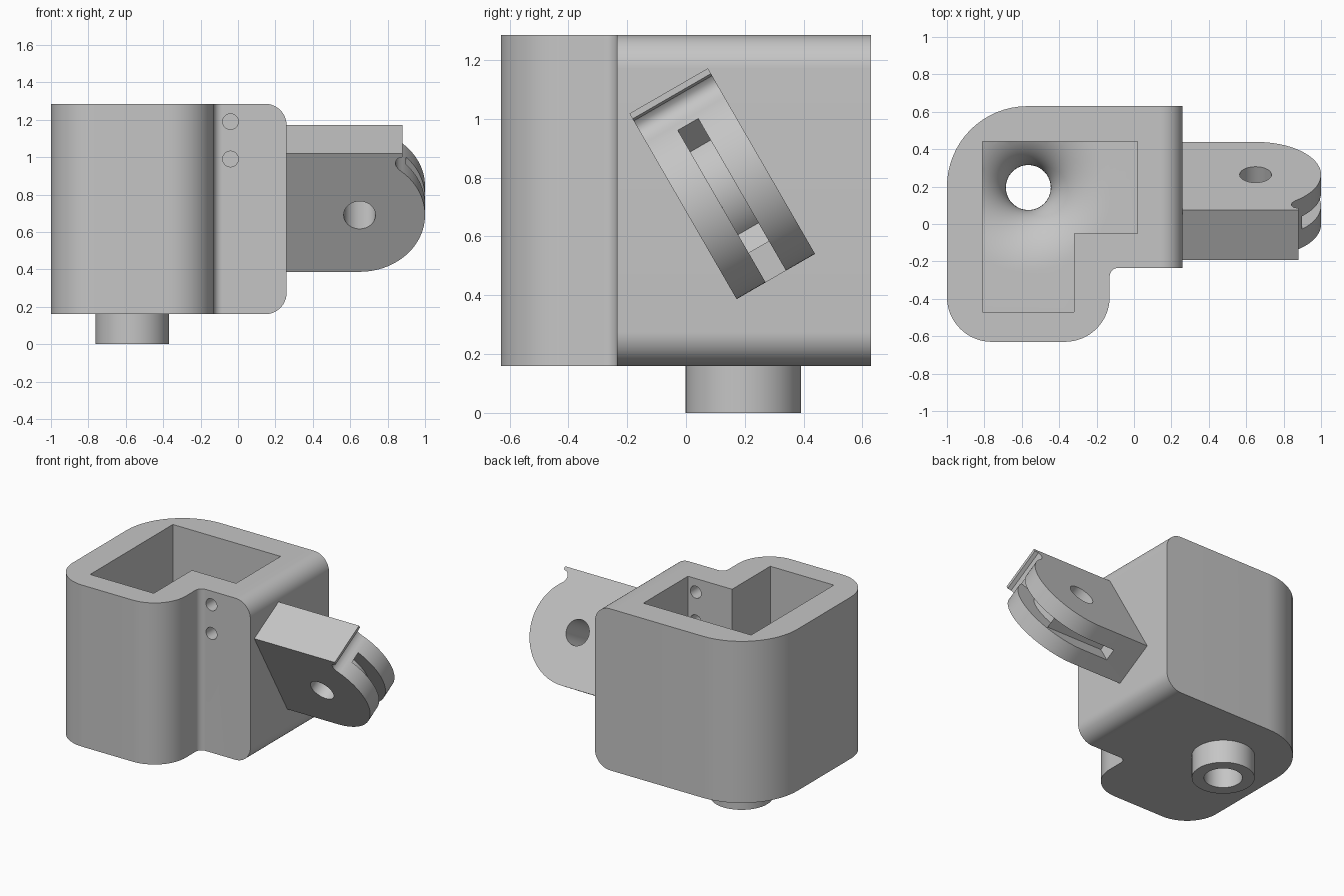
import bpy, bmesh
from math import radians, cos, sin, pi
from mathutils import Vector, Matrix

cube = bpy.data.objects.get("Cube")
if cube:
    bpy.data.objects.remove(cube, do_unlink=True)

grey = bpy.data.materials.new("plain grey")
grey.use_nodes = True
COLOUR = (0.56, 0.56, 0.56, 1)
grey.diffuse_color = COLOUR
shader = next(n for n in grey.node_tree.nodes if n.type == "BSDF_PRINCIPLED")
shader.inputs["Base Color"].default_value = COLOUR


def make(name, bm, matrix=Matrix()):
    bmesh.ops.recalc_face_normals(bm, faces=bm.faces)
    mesh = bpy.data.meshes.new(name)
    bm.transform(matrix)
    bm.to_mesh(mesh)
    bm.free()
    mesh.materials.append(grey)
    ob = bpy.data.objects.new(name, mesh)
    bpy.context.collection.objects.link(ob)
    return ob


def prism(name, points, low, high, matrix=Matrix()):
    """Extrude a flat outline along local z."""
    bm = bmesh.new()
    face = bm.faces.new([bm.verts.new((x, y, low)) for x, y in points])
    ext = bmesh.ops.extrude_face_region(bm, geom=[face])
    verts = [v for v in ext["geom"] if isinstance(v, bmesh.types.BMVert)]
    bmesh.ops.translate(bm, verts=verts, vec=(0, 0, high - low))
    return make(name, bm, matrix)


def arc(cx, cy, r, start, end, steps):
    angles = [radians(start + (end - start) * i / steps) for i in range(steps + 1)]
    return [(cx + r * cos(a), cy + r * sin(a)) for a in angles]


def rounded(corners, steps=16):
    """Outline from right-angled corners given as (x, y, radius)."""
    out = []
    for i, (x, y, r) in enumerate(corners):
        p = Vector((x, y))
        if r == 0:
            out.append((x, y))
            continue
        a = (Vector(corners[i - 1][:2]) - p).normalized()
        b = (Vector(corners[(i + 1) % len(corners)][:2]) - p).normalized()
        c = p + (a + b) * r
        for k in range(steps + 1):
            t = pi / 2 * k / steps
            out.append(tuple(c - r * (b * cos(t) + a * sin(t))))
    return out


def lathe(name, profile, x, y, steps=64):
    """Spin a closed (radius, z) profile about an upright axis."""
    bm = bmesh.new()
    verts = [bm.verts.new((r, 0, z)) for r, z in profile]
    edges = [bm.edges.new(pair) for pair in zip(verts, verts[1:])]
    bmesh.ops.spin(bm, geom=verts + edges, cent=(0, 0, 0), axis=(0, 0, 1),
                   angle=2 * pi, steps=steps, use_duplicate=False)
    bmesh.ops.remove_doubles(bm, verts=bm.verts, dist=0.0002)
    return make(name, bm, Matrix.Translation((x, y, 0)))


def combine(target, other, operation):
    mod = target.modifiers.new("combine", "BOOLEAN")
    mod.operation = operation
    mod.solver = "EXACT"
    mod.object = other
    bpy.context.view_layer.update()
    with bpy.context.temp_override(object=target, active_object=target):
        bpy.ops.object.modifier_apply(modifier=mod.name)
    bpy.data.objects.remove(other, do_unlink=True)


def circle(x, y, r, steps=48):
    return arc(x, y, r, 0, 360, steps)[:-1]


UPRIGHT = Matrix.Rotation(radians(90), 4, "X")   # local z becomes -y

# Housing: rounded L plan, with the side edges rounded above and below
BASE, TOP, SIDE = 0.16, 1.285, 0.26
plan = rounded([(-1, 0.63, 0.43), (-1, -0.63, 0.24), (-0.13, -0.63, 0.24),
                (-0.13, -0.235, 0.045), (0.6, -0.235, 0), (0.6, 0.63, 0)])
housing = prism("housing", plan, -0.2, 1.6)
side = rounded([(-1.3, BASE, 0), (SIDE, BASE, 0.115),
                (SIDE, TOP, 0.115), (-1.3, TOP, 0)])
combine(housing, prism("side_shape", side, -1, 1, UPRIGHT), "INTERSECT")

# Outlet spout below
SX, SY, BORE = -0.565, 0.195, 0.12
combine(housing, prism("spout", circle(SX, SY, 0.197), 0, 0.25), "UNION")

# Open L cavity whose floor flows into the outlet
FLOOR, FLARE, DROP = 0.42, 0.33, 0.26
cavity = prism("cavity", [(-0.81, 0.44), (-0.81, -0.47), (-0.32, -0.47),
                          (-0.32, -0.05), (0.02, -0.05), (0.02, 0.44)], -0.2, 1.6)
funnel = [(0, -0.1), (BORE, -0.1)]
funnel += [(BORE + FLARE * (1 - cos(t)), FLOOR - DROP * (1 - sin(t)))
           for t in (pi / 2 * i / 16 for i in range(17))]
funnel += [(2, FLOOR), (2, 1.5), (0, 1.5)]
combine(cavity, lathe("funnel", funnel, SX, SY), "INTERSECT")
combine(housing, cavity, "DIFFERENCE")

# Two small holes through the front wall
for z in (1.19, 0.99):
    combine(housing, prism("wall_hole", circle(-0.04, z, 0.042, 32), -0.1, 0.4, UPRIGHT),
            "DIFFERENCE")

# Tilted hinge lug with a hooked lip, rounded end, pin hole and slot
TILT = Matrix.Translation((0, 0.123, 0.78)) @ Matrix.Rotation(radians(120), 4, "X")
CX, CU, R, HALF = 0.65, -0.015, 0.35, 0.154
outline = [(0.2, CU - R)] + arc(CX, CU, R, -90, 53, 40)
outline += [(0.845, 0.287), (0.841, 0.303), (0.844, 0.32), (0.855, 0.335),
            (0.88, 0.343), (0.88, 0.364), (0.2, 0.364)]
lug = prism("hinge_lug", outline, -HALF, HALF, TILT)
cutters = [circle(CX, CU, 0.085),
           arc(CX, CU, 0.23, -45, 45, 24) + arc(CX, CU, 0.6, 45, -45, 12),
           [(0.45, -0.25), (1.2, -0.25), (1.2, -0.6), (0.45, -0.6)]]
for points, depth in zip(cutters, (0.3, 0.04, 0.04)):
    combine(lug, prism("lug_cut", points, -depth, depth, TILT), "DIFFERENCE")

# Smooth curves, sharp corners
for ob in (housing, lug):
    bpy.ops.object.select_all(action="DESELECT")
    ob.select_set(True)
    bpy.context.view_layer.objects.active = ob
    bpy.ops.object.shade_smooth_by_angle(angle=radians(30))
